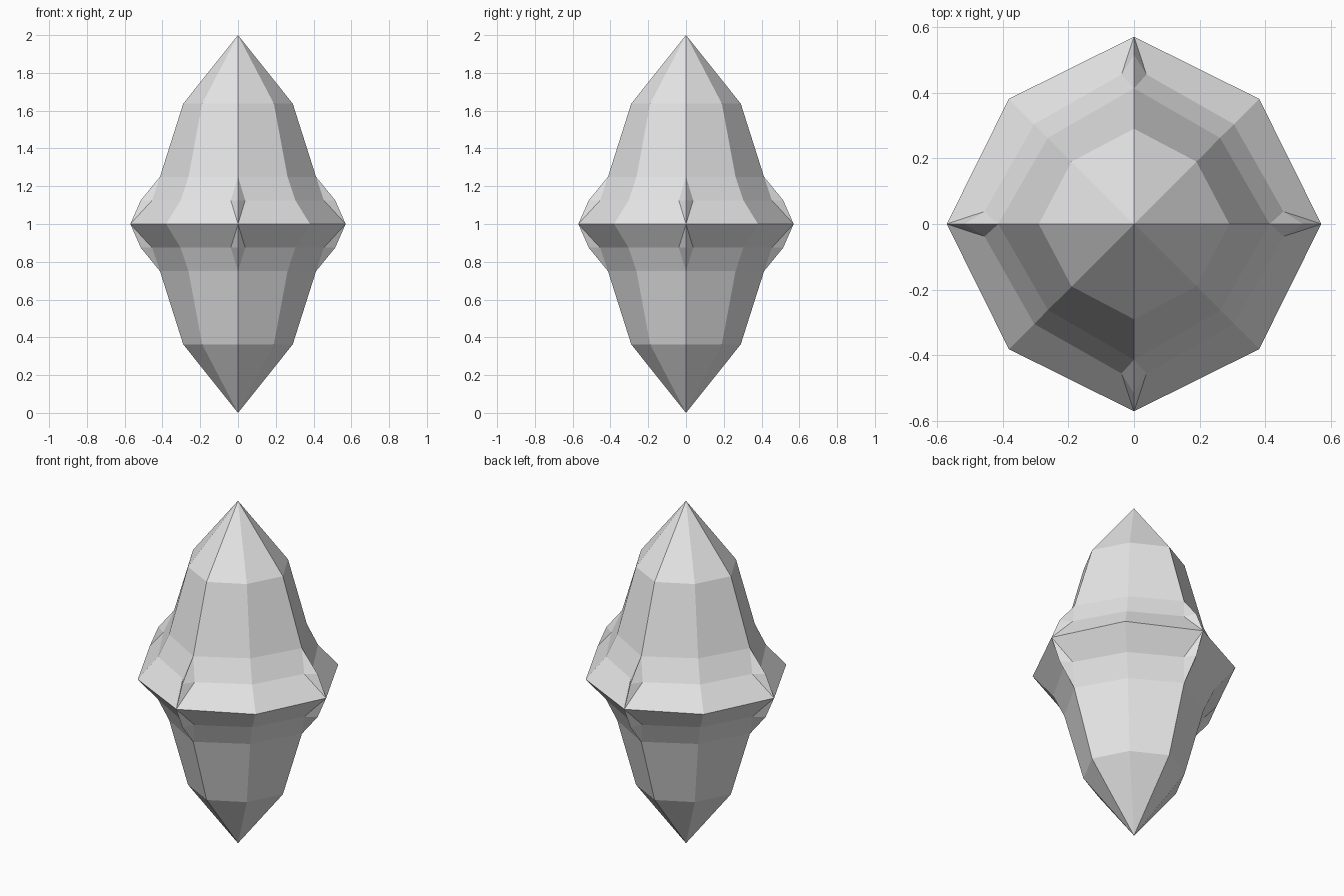
import bpy, bmesh

if "Cube" in bpy.data.objects:
    bpy.data.objects.remove(bpy.data.objects["Cube"])

# Flat grey crystal
grey = bpy.data.materials.new("light_grey")
grey.diffuse_color = (0.8, 0.8, 0.8, 1)
grey.use_nodes = True
grey.node_tree.nodes["Principled BSDF"].inputs["Base Color"].default_value = grey.diffuse_color

# One sixteenth of the upper half: wedge between the y axis and the diagonal,
# heights measured from the girdle at z = 1
tip = (0, 0, 1)
top_axis, top_diag = (0, 0.29, 0.637), (0.19, 0.19, 0.637)
mid_axis, mid_diag = (0, 0.413, 0.25), (0.262, 0.262, 0.25)
notch, low_diag = (0.038, 0.455, 0.125), (0.304, 0.304, 0.125)
ridge = (0, 0.515, 0.125)
rim_axis, rim_diag = (0, 0.57, 0), (0.381, 0.381, 0)

wedge = [
    (tip, top_diag, top_axis),
    (top_axis, top_diag, mid_diag, mid_axis),
    (mid_axis, mid_diag, low_diag, notch),
    (mid_axis, notch, ridge),
    (notch, low_diag, rim_diag, rim_axis),
    (ridge, notch, rim_axis),
]

# Repeat the wedge by swapping x and y and mirroring on all three axes
bm = bmesh.new()
for swap in (False, True):
    for sx in (1, -1):
        for sy in (1, -1):
            for sz in (1, -1):
                flip = (sx * sy * sz < 0) != swap
                for face in wedge:
                    pts = []
                    for x, y, z in face:
                        if swap:
                            x, y = y, x
                        pts.append((sx * x, sy * y, 1 + sz * z))
                    if flip:
                        pts.reverse()
                    bm.faces.new([bm.verts.new(p) for p in pts])
bmesh.ops.remove_doubles(bm, verts=bm.verts, dist=0.0005)
bmesh.ops.recalc_face_normals(bm, faces=bm.faces)

mesh = bpy.data.meshes.new("crystal")
bm.to_mesh(mesh)
bm.free()
mesh.materials.append(grey)
crystal = bpy.data.objects.new("crystal", mesh)
bpy.context.collection.objects.link(crystal)
